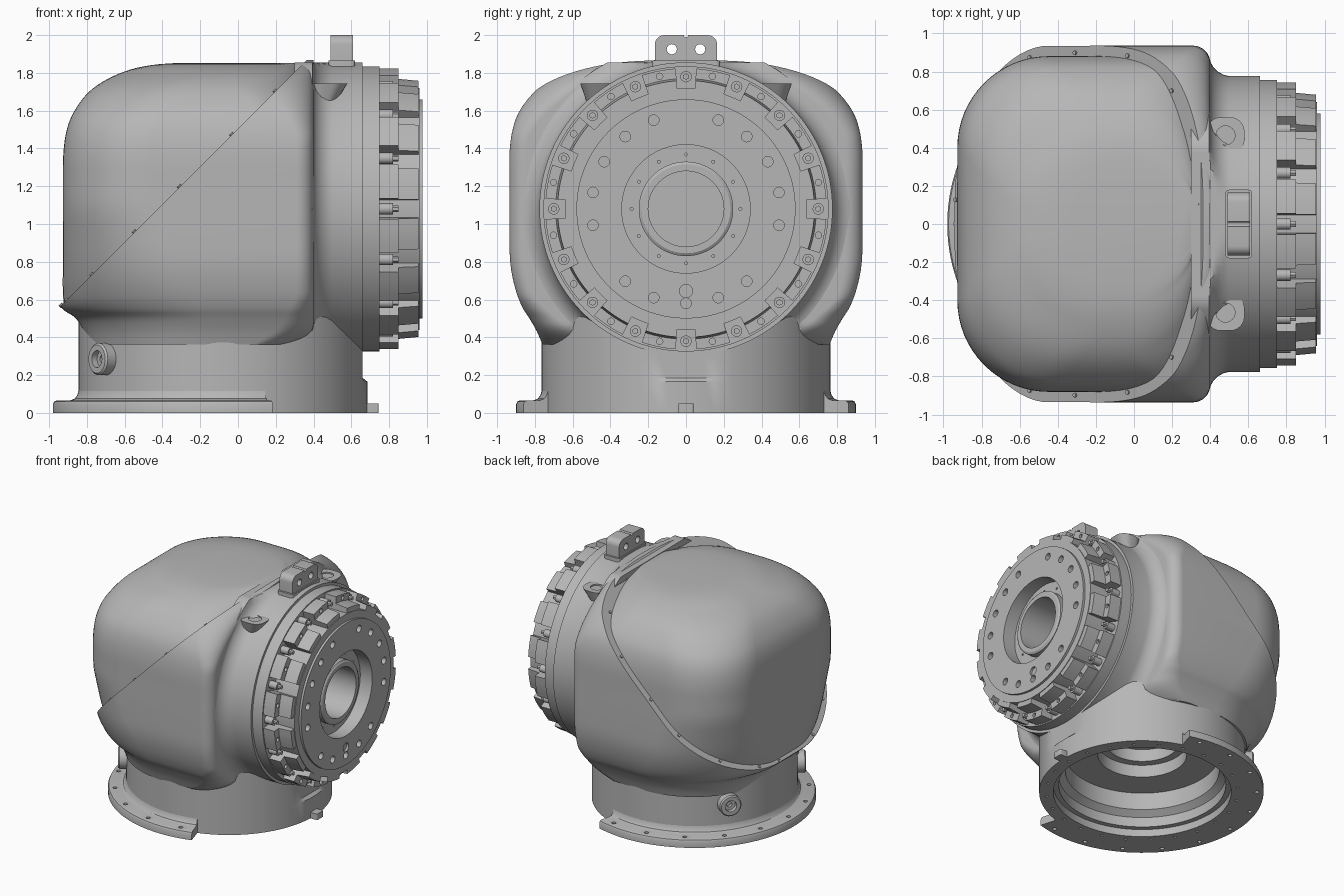
import bpy, bmesh, math
from mathutils import Matrix, Vector

cube = bpy.data.objects.get("Cube")
if cube:
    bpy.data.objects.remove(cube)

grey = bpy.data.materials.new("cast grey")
grey.use_nodes = True
grey.diffuse_color = (0.47, 0.47, 0.47, 1)
grey.node_tree.nodes["Principled BSDF"].inputs["Base Color"].default_value = (0.47, 0.47, 0.47, 1)

BASE = Matrix.Translation((-0.08, 0, 0))
OUT = Matrix(((0, 0, 1, 0), (1, 0, 0, 0), (0, 1, 0, 1.08), (0, 0, 0, 1)))  # local z -> world x


def shade(ob):
    bpy.ops.object.select_all(action='DESELECT')
    ob.select_set(True)
    bpy.context.view_layer.objects.active = ob
    bpy.ops.object.shade_smooth_by_angle(angle=math.radians(32))


def finish(bm, name):
    bmesh.ops.remove_doubles(bm, verts=bm.verts, dist=1e-5)
    bmesh.ops.recalc_face_normals(bm, faces=bm.faces)
    me = bpy.data.meshes.new(name)
    bm.to_mesh(me)
    bm.free()
    ob = bpy.data.objects.new(name, me)
    bpy.context.collection.objects.link(ob)
    me.materials.append(grey)
    shade(ob)
    return ob


def lathe(bm, prof, mat, seg=96, arc=None):
    """Revolve (radius, height) points; an arc (degrees) gives a closed sector."""
    a0, a1 = [math.radians(a) for a in (arc or (0, 360))]
    rings = []
    for i in range(seg + 1 if arc else seg):
        a = a0 + (a1 - a0) * i / seg
        rings.append([bm.verts.new(mat @ Vector((r * math.cos(a), r * math.sin(a), h))) for r, h in prof])
    n = len(prof)
    for i in range(seg):
        p, q = rings[i], rings[(i + 1) % len(rings)]
        for j in range(n if arc else n - 1):
            k = (j + 1) % n
            bm.faces.new((p[j], q[j], q[k], p[k]))
    if arc:
        bm.faces.new(rings[0])
        bm.faces.new(rings[-1])


def rods(bm, mat, radius, low, high, ring, angles, seg=16):
    """Cylinders along local z, set on a circle."""
    for d in angles:
        a = math.radians(d)
        place = mat @ Matrix.Translation((ring * math.cos(a), ring * math.sin(a), (low + high) / 2))
        bmesh.ops.create_cone(bm, cap_ends=True, segments=seg, radius1=radius, radius2=radius,
                              depth=high - low, matrix=place)


def drill(ob, bm):
    cutter = finish(bm, "hole_cutter")
    cutter.hide_render = True
    mod = ob.modifiers.new("holes", 'BOOLEAN')
    mod.operation, mod.solver, mod.object = 'DIFFERENCE', 'EXACT', cutter
    bpy.context.view_layer.objects.active = ob
    bpy.ops.object.modifier_apply(modifier=mod.name)
    bpy.data.objects.remove(cutter)
    # triangulate so that drilled faces shade flat, then mark the new sharp edges
    bm = bmesh.new()
    bm.from_mesh(ob.data)
    bmesh.ops.triangulate(bm, faces=[f for f in bm.faces if len(f.verts) > 4])
    bm.to_mesh(ob.data)
    bm.free()
    shade(ob)


def block(bm, lo, hi, axis, width):
    """Box with the edges along one axis rounded."""
    lo, hi = Vector(lo), Vector(hi)
    mat = Matrix.Translation((lo + hi) / 2) @ Matrix.Diagonal((*(hi - lo), 1))
    verts = bmesh.ops.create_cube(bm, size=1, matrix=mat)['verts']
    edges = {e for v in verts for e in v.link_edges
             if abs((e.verts[0].co - e.verts[1].co)[axis]) > 1e-4}
    bmesh.ops.bevel(bm, geom=list(edges), offset=width, segments=6, affect='EDGES', profile=0.5)


# Hull sections: height, rear x, half width
HULL = [(.35, -.80, .76), (.42, -.82, .79), (.49, -.86, .83), (.55, -.94, .868), (.65, -.955, .905),
        (.78, -.955, .93), (.95, -.955, .935), (1.2, -.955, .935), (1.37, -.953, .934),
        (1.5, -.935, .915), (1.6, -.895, .873), (1.7, -.82, .79), (1.77, -.72, .69),
        (1.82, -.60, .56), (1.845, -.48, .43), (1.855, -.36, .27)]


def ramp(t):
    return min(max(t, 0), 1)


def section(bm, z, x0, x1, hy, rl, rr):
    ring = []
    for cx, cy, r, start in ((x1 - rr, hy - rr, rr, 0), (x0 + rl, hy - rl, rl, 90),
                             (x0 + rl, rl - hy, rl, 180), (x1 - rr, rr - hy, rr, 270)):
        for i in range(17):
            a = math.radians(start + 90 * i / 16)
            ring.append(bm.verts.new((cx + r * math.cos(a), cy + r * math.sin(a), z)))
    return ring


def smooth_rows(rows, steps=4):
    """Catmull-Rom interpolation between the section rows."""
    for i in range(len(rows) - 1):
        p = [Vector(rows[min(max(i + k, 0), len(rows) - 1)]) for k in (-1, 0, 1, 2)]
        for s in range(steps):
            t = s / steps
            yield (p[1] + (p[2] - p[0]) * t / 2 + (p[0] * 2 - p[1] * 5 + p[2] * 4 - p[3]) * t * t / 2
                   + (p[1] * 3 - p[0] - p[2] * 3 + p[3]) * t ** 3 / 2)
    yield Vector(rows[-1])


def hull(name, dx, dy, dz, front_x, front_round, keep_above):
    bm = bmesh.new()
    rings = [section(bm, .35, -.45, .28, .4, .3, .1)]
    for z, x0, hy in smooth_rows(HULL):
        hy -= dy
        x1 = front_x - .1 * max(0, (.46 - z) / .11) ** 2
        # rear corners widen towards the base, front corners towards both ends
        rear = min(.48 + .28 * ramp((1.1 - z) / .6), hy * .85)
        front = min(.09 + front_round * ramp((z - 1.45) / .3) + .14 * ramp((.6 - z) / .25), hy * .85)
        rings.append(section(bm, z + dz, x0 + dx, x1, hy, rear, front))
    n = len(rings[0])
    for p, q in zip(rings, rings[1:]):
        for j in range(n):
            bm.faces.new((p[j], p[(j + 1) % n], q[(j + 1) % n], q[j]))
    bm.faces.new(rings[-1])
    # split along the sloping joint
    cut = bmesh.ops.bisect_plane(bm, geom=bm.verts[:] + bm.edges[:] + bm.faces[:], plane_co=(0, 0, 1.505),
                                 plane_no=(-1, 0, 1), clear_inner=keep_above, clear_outer=not keep_above)
    cut = cut['geom_cut']
    rim = [v.co.copy() for v in cut if isinstance(v, bmesh.types.BMVert)]
    bmesh.ops.holes_fill(bm, edges=[e for e in cut if isinstance(e, bmesh.types.BMEdge)], sides=0)
    finish(bm, name)
    return rim


hull("housing_body", 0, 0, .012, .4, .15, False)
rim = hull("rear_cover", .028, .055, -.003, .325, .26, True)

# Small screws around the cover joint
bm = bmesh.new()
mid = Vector((-.3, 0, 1.205))
tilt = Matrix.Rotation(math.radians(-45), 4, 'Y')
for i in range(16):
    a = math.radians(i * 22.5)
    aim = Vector((math.cos(a) * .7071, math.sin(a), math.cos(a) * .7071))
    spot = max(rim, key=lambda c: (c - mid).normalized().dot(aim))
    spot = spot + (spot - mid).normalized() * .018
    rods(bm, Matrix.Translation(spot) @ tilt, .012, -.01, .008, 0, [0], 10)
finish(bm, "cover_screws")

# Base: hollow turned body, flattened under the output side
bm = bmesh.new()
lathe(bm, [(0, .75), (.765, .75), (.765, .3), (.765, .185), (.765, .165), (.765, 0), (.66, 0), (.66, .06),
           (.62, .06), (.62, .14), (.57, .18), (.57, .32), (.33, .32), (.33, .42), (.27, .42),
           (.27, .52), (.18, .52), (.18, .6), (0, .6)], BASE)
for v in bm.verts:
    if v.co.z > .18:
        v.co.x = min(v.co.x, .66)
base = finish(bm, "base_body")
bm = bmesh.new()
rods(bm, BASE, .012, -.05, .04, .71, range(0, 360, 15), 10)
drill(base, bm)

bm = bmesh.new()
lathe(bm, [(.74, 0), (.9, 0), (.9, .045), (.893, .06), (.88, .066), (.81, .066), (.785, .075),
           (.77, .095), (.764, .12), (.74, .12)], BASE, 72, (73, 287))
flange = finish(bm, "base_flange")
bm = bmesh.new()
rods(bm, BASE, .016, -.05, .2, .85, range(80, 281, 20), 12)
drill(flange, bm)

bm = bmesh.new()
block(bm, (.66, -.04, 0), (.745, .04, .05), 2, .01)
finish(bm, "base_key")

# Round bosses on the base, pointing outward
for side, sign in (("left", 1), ("right", -1)):
    mat = (BASE @ Matrix.Rotation(sign * math.radians(144), 4, 'Z') @ Matrix.Translation((0, 0, .285))
           @ Matrix.Rotation(math.radians(90), 4, 'Y'))
    bm = bmesh.new()
    lathe(bm, [(0, .7), (.085, .7), (.085, .815), (.075, .825), (.045, .825), (.045, .79), (.02, .79),
               (.02, .76), (0, .76)], mat, 32)
    finish(bm, "base_boss_" + side)

# Output neck, flaring into the hull, with drum face and bore
bm = bmesh.new()
lathe(bm, [(0, .3), (.88, .3), (.88, .394), (.85, .402), (.825, .415), (.8, .44), (.783, .47), (.776, .5),
           (.776, .66), (.755, .66), (.755, .75), (.64, .75), (.64, .96), (.58, .96), (.58, .978),
           (.34, .978), (.34, .87), (.25, .87), (.25, .92), (.235, .93), (.2, .93), (.2, .5), (0, .5)], OUT, 128)
for v in bm.verts:
    v.co.z = min(max(v.co.z, .304), 1.856)
neck = finish(bm, "output_neck")
bm = bmesh.new()
rods(bm, OUT, .028, .93, 1.1, .5, [a for a in range(-90, 270, 20) if a not in (-30, 90, 210)], 20)
rods(bm, OUT, .035, .96, 1.1, .435, [-90], 20)
rods(bm, OUT, .008, .84, 1.1, .288, range(0, 360, 30), 8)
drill(neck, bm)

# Crown of lugs around the drum, with a screw in each pocket
steps = [k * 22.5 for k in range(16)]
bm = bmesh.new()
for a in steps:
    lathe(bm, [(.6, .74), (.745, .74), (.745, .85), (.69, .85), (.68, .955), (.6, .955)], OUT, 4,
          (a + 4.2, a + 18.3))
crown = finish(bm, "output_crown")
bm = bmesh.new()
rods(bm, OUT, .017, .82, .9, .715, [a + 11.25 for a in steps], 12)
drill(crown, bm)
bm = bmesh.new()
rods(bm, OUT, .03, .74, .82, .7, steps, 16)
rods(bm, OUT, .017, .81, .85, .7, steps, 6)
finish(bm, "crown_screws")

# Lifting lug with two eyes and a small notch
bm = bmesh.new()
block(bm, (.49, -.165, 1.72), (.61, .165, 2), 0, .05)
lug = finish(bm, "lifting_lug")
bm = bmesh.new()
for y, z, radius in ((-.075, .845, .027), (.075, .845, .027), (0, .92, .012)):
    rods(bm, OUT @ Matrix.Translation((y, z, 0)), radius, .4, .7, 0, [0])
drill(lug, bm)
bm = bmesh.new()
block(bm, (.48, -.18, 1.74), (.62, .18, 1.866), 2, .02)
finish(bm, "lug_foot")

# Threaded pads either side of the neck
for side, sign in (("left", 1), ("right", -1)):
    bm = bmesh.new()
    block(bm, (.38, sign * .465 - .095, 1.63), (.58, sign * .465 + .095, 1.745), 2, .075)
    for v in bm.verts:
        if v.co.z < 1.7:
            v.co.x = .4 + (v.co.x - .4) * .6
            v.co.y = sign * (.43 + (abs(v.co.y) - .43) * .7)
    pad = finish(bm, "eye_pad_" + side)
    bm = bmesh.new()
    rods(bm, Matrix.Translation((.48, sign * .465, 0)), .05, 1.735, 1.8, 0, [0], 24)
    drill(pad, bm)
